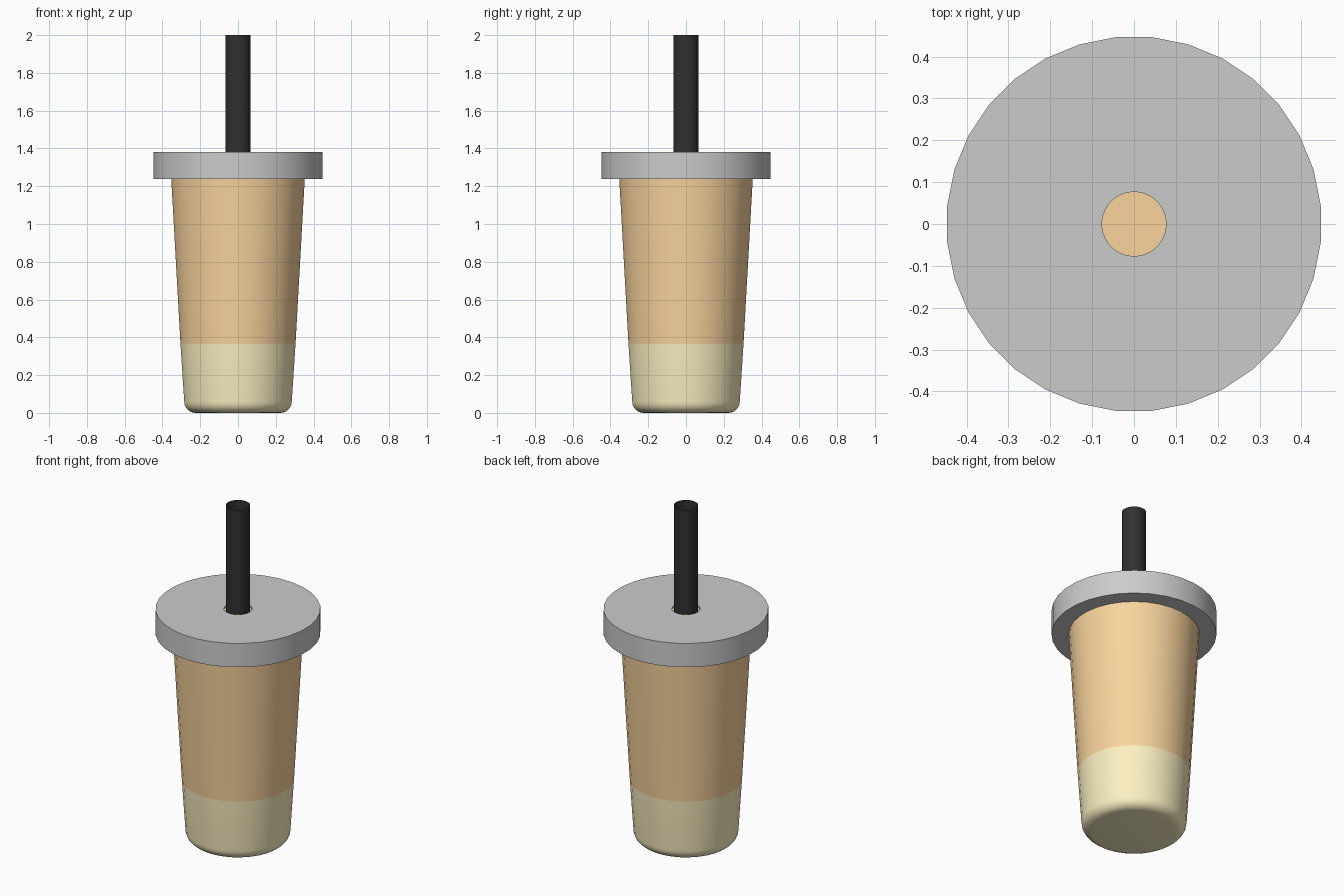
import bpy, bmesh, math

if "Cube" in bpy.data.objects:
    bpy.data.objects.remove(bpy.data.objects["Cube"])

SIDES = 32


def material(name, rgb):
    m = bpy.data.materials.new(name)
    m.diffuse_color = (*rgb, 1)
    m.use_nodes = True
    m.node_tree.nodes["Principled BSDF"].inputs["Base Color"].default_value = m.diffuse_color
    return m


def lathe(name, profile, mat=None):
    """Spin (radius, z) points, listed so the outside is on the right going up."""
    bm = bmesh.new()
    rings = []
    for r, z in profile:
        if r == 0:
            rings.append([bm.verts.new((0, 0, z))] * SIDES)
            continue
        rings.append([bm.verts.new((r * math.cos(a), r * math.sin(a), z))
                      for a in ((i + 0.5) * math.tau / SIDES for i in range(SIDES))])
    for low, high in zip(rings, rings[1:]):
        for i in range(SIDES):
            j = (i + 1) % SIDES
            quad = [low[i], low[j], high[j], high[i]]
            bm.faces.new(list(dict.fromkeys(quad)))
    mesh = bpy.data.meshes.new(name)
    bm.to_mesh(mesh)
    bm.free()
    obj = bpy.data.objects.new(name, mesh)
    bpy.context.collection.objects.link(obj)
    if mat:
        mesh.materials.append(mat)
    bpy.ops.object.select_all(action='DESELECT')
    obj.select_set(True)
    bpy.context.view_layer.objects.active = obj
    bpy.ops.object.shade_smooth_by_angle(angle=math.radians(35))
    return obj


orange = material("orange_drink", (0.95, 0.66, 0.34))
cream = material("cream_base", (0.98, 0.88, 0.54))
black = material("black_straw", (0.03, 0.03, 0.03))

# Lower cup with a rounded bottom edge
R = 0.06
corner = [(0.226 + R * math.sin(a), R - R * math.cos(a))
          for a in (i * math.pi / 12 for i in range(7))]
lathe("cup_base", [(0, 0)] + corner + [(0.306, 0.365)], cream)

# Upper cup, closed by the drink surface just under the lid
lathe("cup_body", [(0.306, 0.365), (0.355, 1.237), (0.362, 1.37), (0, 1.37)], orange)

# Thick lid with a round hole
lathe("lid", [(0.35, 1.237), (0.4485, 1.237), (0.4485, 1.38),
              (0.0766, 1.38), (0.0766, 1.37)])

# Open straw
lathe("straw", [(0.0665, 1.37), (0.0665, 2.0)], black)
